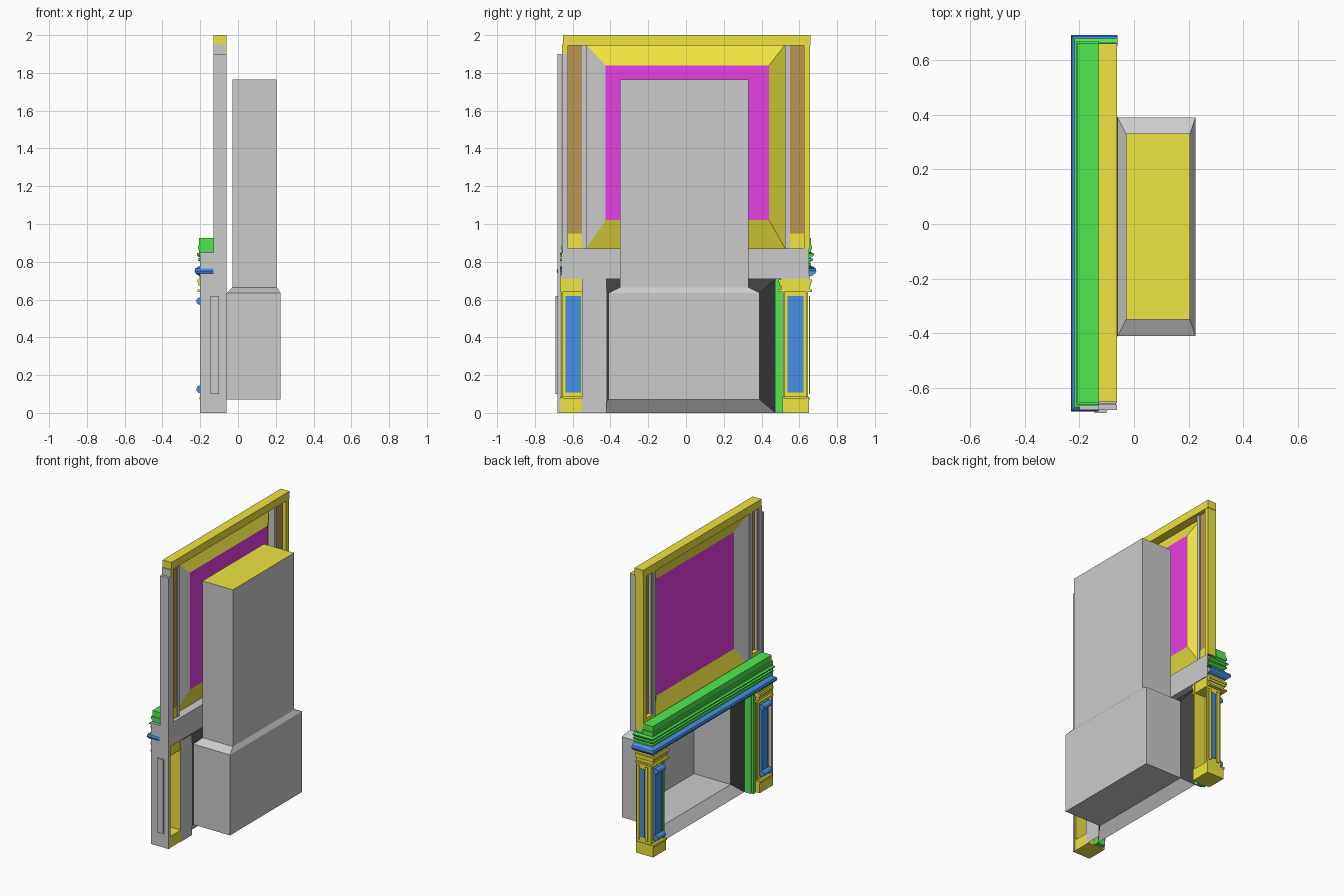
import bpy, bmesh, math

if "Cube" in bpy.data.objects:
    bpy.data.objects.remove(bpy.data.objects["Cube"])

def mat(name, r, g, b):
    m = bpy.data.materials.new(name)
    m.diffuse_color = (r, g, b, 1)
    m.use_nodes = True
    m.node_tree.nodes["Principled BSDF"].inputs["Base Color"].default_value = m.diffuse_color
    return m

YEL = mat("yellow", .85, .78, .05)
GRN = mat("green", .08, .82, .08)
BLU = mat("blue", .06, .28, .8)
BRN = mat("brown", .5, .3, .08)
MAG = mat("magenta", .8, .05, .75)
BLK = mat("black", .05, .05, .05)

def mesh(name, verts, faces, m=None):
    me = bpy.data.meshes.new(name)
    me.from_pydata(verts, [], faces)
    ob = bpy.data.objects.new(name, me)
    bpy.context.collection.objects.link(ob)
    if m:
        me.materials.append(m)
    return ob

def box(name, x0, x1, y0, y1, z0, z1, m=None):
    v = [(x, y, z) for z in (z0, z1) for x, y in ((x0, y0), (x1, y0), (x1, y1), (x0, y1))]
    f = [(3, 2, 1, 0), (4, 5, 6, 7)] + [(i, (i + 1) % 4, (i + 1) % 4 + 4, i + 4) for i in range(4)]
    return mesh(name, v, f, m)

def rect(x, y0, y1, z0, z1):
    return [(x, y0, z0), (x, y1, z0), (x, y1, z1), (x, y0, z1)]

def splay(name, outer, inner, mats):
    # sloped picture frame between two rectangles: bottom, +y, top, -y
    ob = mesh(name, rect(*outer) + rect(*inner),
              [(i, i + 4, (i + 1) % 4 + 4, (i + 1) % 4) for i in range(4)])
    for i, m in enumerate(mats):
        ob.data.materials.append(m)
        ob.data.polygons[i].material_index = i
    return ob

def moulding(name, profile, m):
    # profile (projection, z) carried along the front and round both ends
    v, f = [], []
    for o, z in profile:
        v += [(-.06, .65 + o, z), (-.19 - o, .65 + o, z),
              (-.19 - o, -.645 - o, z), (-.13, -.645 - o, z)]
    for r in range(len(profile) - 1):
        f += [(r * 4 + i, r * 4 + i + 1, r * 4 + i + 5, r * 4 + i + 4) for i in range(3)]
    return mesh(name, v, f, m)

def frame(name, x0, x1, y0, y1, z0, z1, w, m):
    box(name + "_stile_a", x0, x1, y0, y0 + w, z0, z1, m)
    box(name + "_stile_b", x0, x1, y1 - w, y1, z0, z1, m)
    box(name + "_rail_low", x0, x1, y0 + w, y1 - w, z0, z0 + w, m)
    box(name + "_rail_top", x0, x1, y0 + w, y1 - w, z1 - w, z1, m)

GREY = mat("grey", .75, .75, .75)

# firebox and flue: stacked rings, open at the front of the firebox
rings = [(-.06, .225, -.41, .39, .07), (-.06, .225, -.41, .39, .635),
         (-.03, .205, -.35, .33, .665), (-.03, .205, -.35, .33, 1.765)]
v = [p for x0, x1, y0, y1, z in rings
     for p in ((x0, y0, z), (x1, y0, z), (x1, y1, z), (x0, y1, z))]
f = [(3, 2, 1, 0), (12, 13, 14, 15)]
f += [(r * 4 + i, r * 4 + (i + 1) % 4, r * 4 + (i + 1) % 4 + 4, r * 4 + i + 4)
      for r in range(3) for i in range(4) if not (r == 0 and i == 3)]
flue = mesh("firebox_and_flue", v, f, GREY)
flue.data.materials.append(YEL)
flue.data.polygons[1].material_index = 1

# splayed slips round the fire opening
splay("fire_slips", (-.11, -.49, .475, 0, .71), (-.06, -.41, .39, .07, .635),
      [GREY, BLK, BLK, BLK])
mesh("left_slip_backing", rect(-.062, -.55, -.42, .0, .71), [(0, 1, 2, 3)])

# lower pilasters, open at the back
for side, y0, y1 in (("left", -.665, -.53), ("right", .51, .65)):
    n = side + "_pilaster"
    box(n + "_plinth", -.2, -.065, y0, y1, 0, .08, YEL)
    box(n + "_plinth_cap", -.205, -.19, y0 - .004, y1 + .004, .07, .085, YEL)
    frame(n + "_frame", -.18, -.155, y0 + .005, y1 - .005, .085, .64, .022, YEL)
    mesh(n + "_back", rect(-.158, y0 + .02, y1 - .02, .1, .62), [(0, 1, 2, 3)], BLU)
    box(n + "_outer_side", -.175, -.065, y1 - .012, y1 - .004, .08, .71, YEL)
    box(n + "_inner_side", -.175, -.065, y0 + .004, y0 + .012, .08, .71, YEL)
    c = (y0 + y1) / 2
    box(n + "_blue_panel", -.195, -.158, c - .035, c + .035, .12, .595, BLU)
    for k, z in enumerate((.125, .592)):
        bpy.ops.mesh.primitive_cylinder_add(vertices=16, radius=.02, depth=.086,
                                            location=(-.2, c, z), rotation=(math.pi / 2, 0, 0))
        ob = bpy.context.object
        ob.name = f"{side}_scroll_{k}"
        ob.data.materials.append(BLU)
        bpy.ops.object.shade_smooth_by_angle()
    # stepped capital
    for k, (e, z0, z1) in enumerate(((.02, .64, .652), (.006, .652, .675),
                                     (.014, .675, .69), (.02, .69, .705), (.008, .705, .73))):
        lo = y0 - (e if side == "right" else 0)
        box(f"{side}_capital_{k}", -.195 - e, -.07, lo, y1 + e * .9, z0, z1, YEL)

# moulded reveals beside the opening
for n, y0, y1 in (("left", -.53, -.49), ("right", .475, .512)):
    box(n + "_reveal", -.16, -.11, y0, y1, 0, .71, GRN)
    box(n + "_reveal_bead", -.175, -.16, y0 + .012, y1 - .006, 0, .71, GRN)

# panelled grey end at -y
box("end_panel_lower", -.2, -.062, -.68, -.665, 0, .85)
box("end_panel_upper", -.13, -.062, -.68, -.66, .85, 1.9)
box("end_raised_field", -.145, -.1, -.69, -.68, .1, .62)
# panelled end at +y
box("right_end_frame_front", -.16, -.14, .65, .656, .1, .62, YEL)
box("right_end_frame_back", -.095, -.075, .65, .656, .1, .62, YEL)
box("right_end_field", -.135, -.1, .65, .653, .12, .6, BLU)

# mantel: lintel, frieze mouldings and shelf
box("lintel", -.19, -.065, -.66, .65, .71, .85, GREY)
moulding("frieze_band", [(0, .72), (.022, .728), (.036, .74), (.04, .75),
                         (.036, .765), (.02, .775), (0, .78)], BLU)
moulding("cornice", [(0, .775), (.012, .78), (.012, .79), (.004, .795), (.022, .808),
                     (.022, .817), (.01, .82), (.028, .835), (.028, .843),
                     (.012, .85), (.012, .86)], GRN)
box("mantel_shelf", -.207, -.128, -.655, .662, .85, .925, GRN)
box("shelf_lip", -.212, -.128, -.66, .668, .865, .885, GRN)

# overmantel: sloped surround and mirror
splay("mirror_surround", (-.125, -.53, .525, .87, 1.95), (-.075, -.425, .44, 1.02, 1.84),
      [YEL, YEL, YEL, GREY])
mesh("mirror", rect(-.075, -.425, .44, 1.02, 1.84), [(0, 3, 2, 1)], MAG)
box("overmantel_sill", -.13, -.065, -.655, .65, .85, .87, GREY)

# overmantel pilasters with sunk brown fields
for n, s in (("left", -1), ("right", 1)):
    m = GREY if s < 0 else YEL
    def strip(name, x0, x1, a, b, z0, z1, mm):
        box(f"{n}_{name}", x0, x1, min(a * s, b * s), max(a * s, b * s), z0, z1, mm)
    strip("outer_stile", -.13, -.065, .625, .657, .87, 1.95, m)
    strip("inner_stile", -.13, -.085, .525, .55, .87, 1.95, GREY)
    strip("inner_bead", -.122, -.095, .55, .56, .95, 1.94, GREY)
    strip("outer_bead", -.122, -.095, .615, .625, .95, 1.94, GREY)
    strip("sunk_field", -.1, -.092, .55, .625, .94, 1.95, BRN)
    strip("low_rail", -.13, -.09, .55, .625, .87, .95, YEL)

# crown rail
box("crown_rail", -.13, -.062, -.65, .66, 1.945, 2.0, YEL)
box("crown_end", -.13, -.062, -.655, -.625, 1.9, 1.95, YEL)
